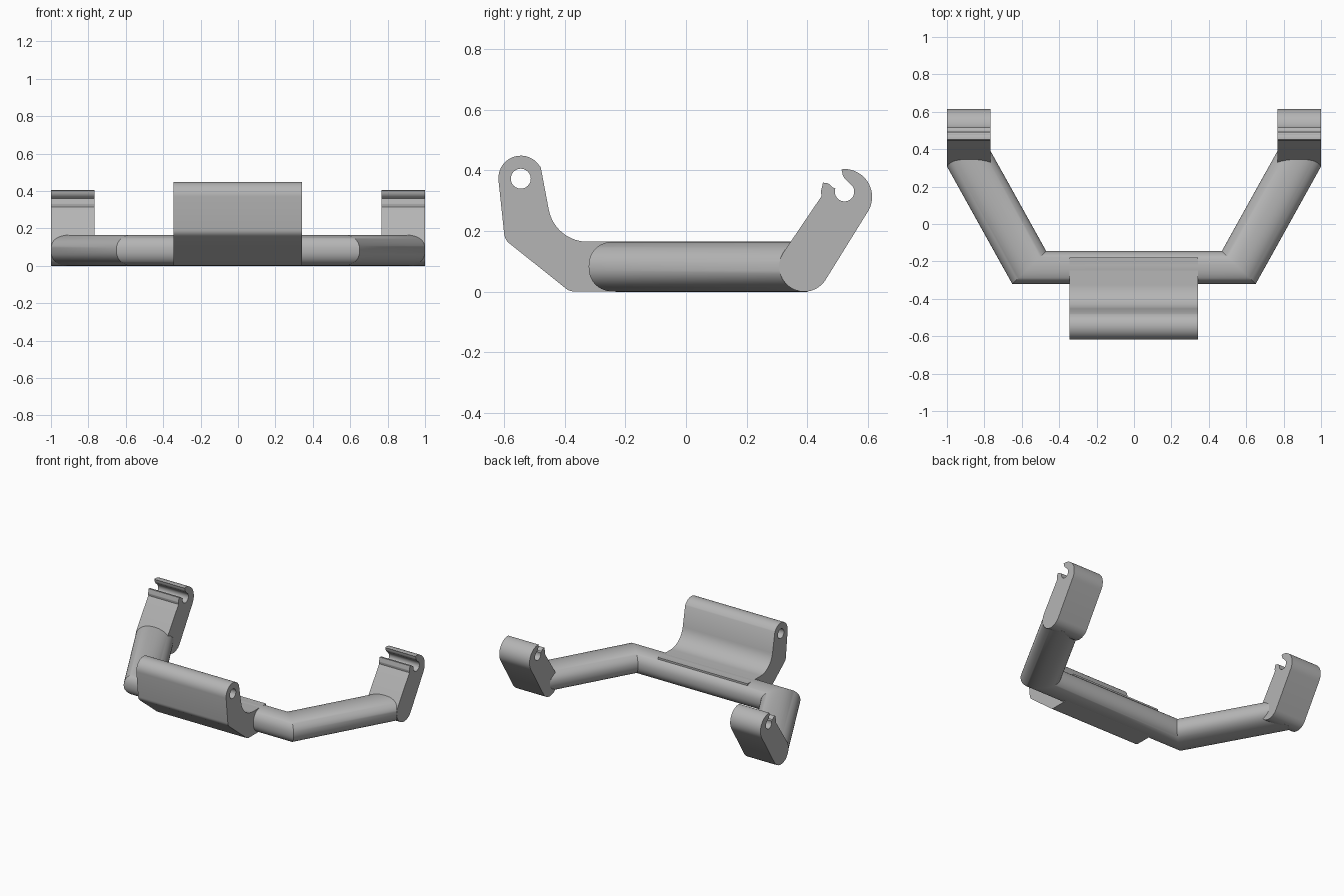
import bpy, bmesh
from math import sin, cos, radians, copysign
from mathutils import Matrix

cube = bpy.data.objects.get("Cube")
if cube:
    bpy.data.objects.remove(cube, do_unlink=True)

grey = bpy.data.materials.new("plain grey")
grey.use_nodes = True
COLOUR = (0.46, 0.46, 0.46, 1)
grey.diffuse_color = COLOUR
bsdf = next(n for n in grey.node_tree.nodes if n.type == 'BSDF_PRINCIPLED')
bsdf.inputs["Base Color"].default_value = COLOUR


def arc(cy, cz, r, start, end, n=14):
    """Points on an arc in the side plane, angles in degrees."""
    angles = [radians(start + (end - start) * i / n) for i in range(n + 1)]
    return [(cy + r * cos(a), cz + r * sin(a)) for a in angles]


def shade(obj):
    bpy.ops.object.select_all(action='DESELECT')
    obj.select_set(True)
    bpy.context.view_layer.objects.active = obj
    bpy.ops.object.shade_smooth_by_angle(angle=radians(30))


def side_extrusion(name, outlines, x0, x1):
    """Extrude side-view outlines (the first outer, others holes) from x0 to x1."""
    curve = bpy.data.curves.new(name + "_profile", 'CURVE')
    curve.dimensions = '2D'
    curve.fill_mode = 'BOTH'
    curve.extrude = (x1 - x0) / 2
    for pts in outlines:
        spline = curve.splines.new('POLY')
        spline.points.add(len(pts) - 1)
        for p, (y, z) in zip(spline.points, pts):
            p.co = (y, z, 0, 1)
        spline.use_cyclic_u = True
    temp = bpy.data.objects.new(name + "_temp", curve)
    bpy.context.collection.objects.link(temp)
    bpy.context.view_layer.update()
    graph = bpy.context.evaluated_depsgraph_get()
    mesh = bpy.data.meshes.new_from_object(temp.evaluated_get(graph))
    bpy.data.objects.remove(temp, do_unlink=True)
    # turn the outline upright: profile x -> y, y -> z, depth -> x
    mesh.transform(Matrix(((0, 0, 1, (x0 + x1) / 2), (1, 0, 0, 0), (0, 1, 0, 0), (0, 0, 0, 1))))
    bm = bmesh.new()
    bm.from_mesh(mesh)
    bmesh.ops.remove_doubles(bm, verts=bm.verts, dist=1e-5)
    bmesh.ops.recalc_face_normals(bm, faces=bm.faces)
    bm.to_mesh(mesh)
    bm.free()
    mesh.name = name
    mesh.materials.clear()
    mesh.materials.append(grey)
    obj = bpy.data.objects.new(name, mesh)
    bpy.context.collection.objects.link(obj)
    shade(obj)
    return obj


# Bent round bar: straight middle, two splayed arms mitred to it
SIDES = 48
BAR_Y, BAR_Z, RY, RZ = -0.233, 0.083, 0.088, 0.083
ARM_END_Y, SPLAY = 0.40, 0.556


def rounded(t):
    return copysign(abs(t) ** 0.9, t)


bm = bmesh.new()
rings = []
for side, at_end in ((-1, True), (-1, False), (1, False), (1, True)):
    ring = []
    for i in range(SIDES):
        a = 2 * 3.14159265 * i / SIDES
        y = BAR_Y + RY * rounded(cos(a))
        z = BAR_Z + RZ * rounded(sin(a))
        x = 0.56 - (y - BAR_Y) * 1.03
        if at_end:
            x += (ARM_END_Y - y) * SPLAY
            y = ARM_END_Y
        ring.append(bm.verts.new((side * x, y, z)))
    rings.append(ring)
for a, b in zip(rings, rings[1:]):
    for i in range(SIDES):
        j = (i + 1) % SIDES
        bm.faces.new((a[i], a[j], b[j], b[i]))
bm.faces.new(rings[0])
bm.faces.new(rings[-1])
# trim the arms flush with the outer sides of the hooks
for side in (-1, 1):
    geom = bm.verts[:] + bm.edges[:] + bm.faces[:]
    cut = bmesh.ops.bisect_plane(bm, geom=geom, plane_co=(side * 0.999, 0, 0),
                                 plane_no=(side, 0, 0), clear_outer=True)
    edges = [e for e in cut["geom_cut"] if isinstance(e, bmesh.types.BMEdge)]
    bmesh.ops.holes_fill(bm, edges=edges)
bmesh.ops.recalc_face_normals(bm, faces=bm.faces)
mesh = bpy.data.meshes.new("bent_bar")
bm.to_mesh(mesh)
bm.free()
mesh.materials.append(grey)
bar = bpy.data.objects.new("bent_bar", mesh)
bpy.context.collection.objects.link(bar)
shade(bar)

# Hinge block with a pin hole along its top
hinge = (arc(-0.545, 0.375, 0.074, 184, 34)
         + [(-0.479, 0.41)]
         + arc(-0.325, 0.295, 0.13, 190, 270)
         + [(-0.18, 0.165), (-0.18, 0.06), (-0.24, 0.001)]
         + arc(-0.37, 0.041, 0.04, 270, 232, 6)
         + arc(-0.555, 0.195, 0.045, 232, 184, 6))
pin_hole = arc(-0.545, 0.373, 0.033, 0, 345, 23)
side_extrusion("hinge_block", [hinge, pin_hole], -0.345, 0.342)

# Open hooks at the ends of the arms
hook = (arc(0.39, 0.083, 0.083, 325, 146)
        + [(0.447, 0.315)]
        + arc(0.457, 0.33, 0.012, 200, 160, 3)
        + [(0.452, 0.36)]
        + arc(0.46, 0.335, 0.024, 80, 25, 5)
        + arc(0.523, 0.33, 0.032, 160, 420, 24)
        + arc(0.555, 0.398, 0.04, 240, 180, 6)
        + [(0.512, 0.403)]
        + arc(0.522, 0.313, 0.092, 92, -35, 16))
for name, x0, x1 in (("right_hook", -1, -0.768), ("left_hook", 0.768, 1)):
    side_extrusion(name, [hook], x0, x1)
